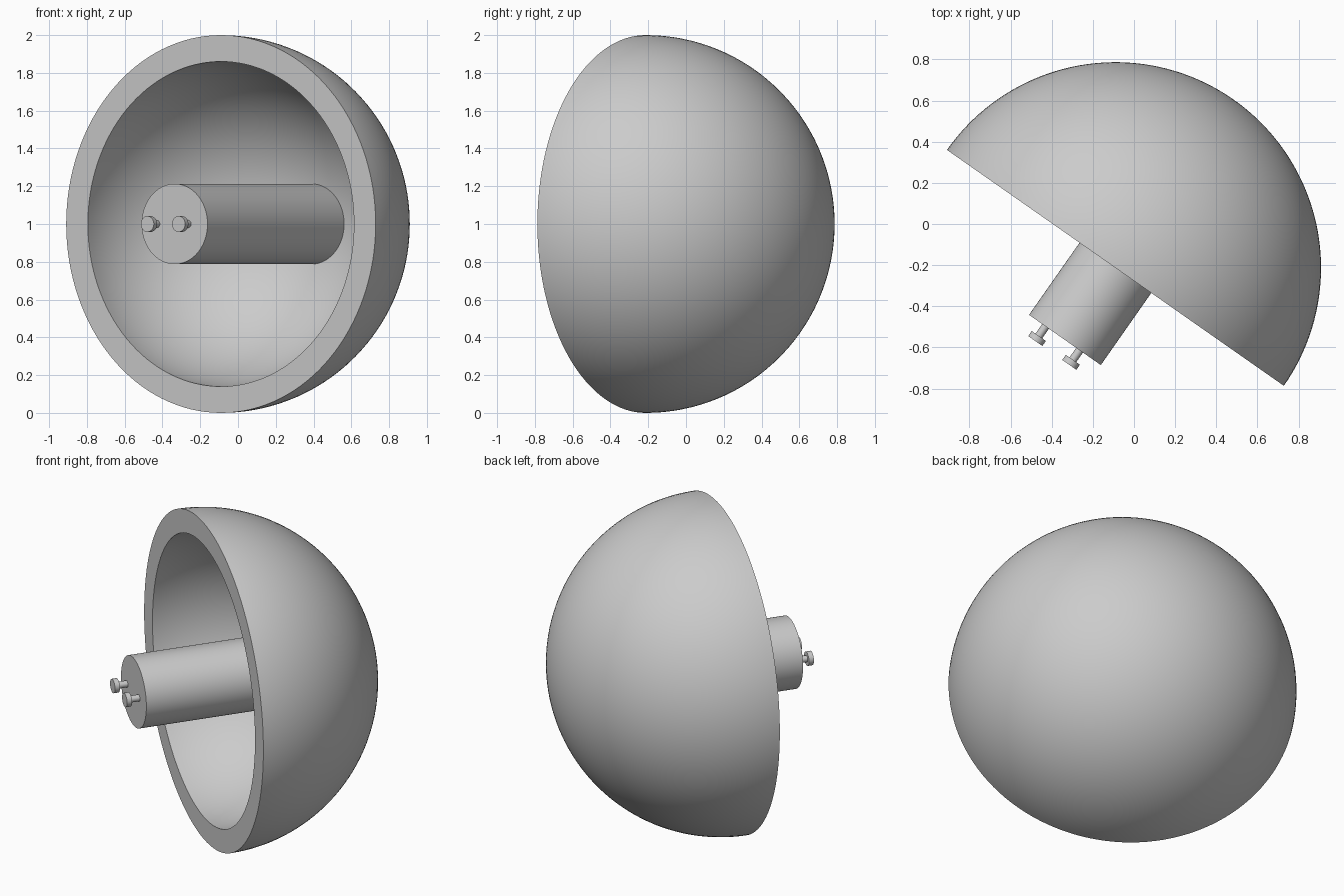
import bpy
import bmesh
from math import sin, cos, pi, radians
from mathutils import Matrix, Vector

if "Cube" in bpy.data.objects:
    bpy.data.objects.remove(bpy.data.objects["Cube"])

# One plain grey for everything
GREY = (0.6, 0.6, 0.6, 1)
grey = bpy.data.materials.new("plain grey")
grey.use_nodes = True
grey.diffuse_color = GREY
grey.node_tree.nodes["Principled BSDF"].inputs["Base Color"].default_value = GREY

# Shared frame: local z runs out of the bowl's mouth, local y is up
TURN = radians(35)
across = Vector((cos(TURN), -sin(TURN), 0))
up = Vector((0, 0, 1))
outward = Vector((-sin(TURN), -cos(TURN), 0))
origin = Vector(((cos(TURN) - 1) / 2, (sin(TURN) - 1) / 2, 1))
FRAME = Matrix((across, up, outward)).transposed().to_4x4()
FRAME.translation = origin


def lathe(name, profile, offset=0, steps=64):
    """Spin (radius, depth) points about the local z axis."""
    bm = bmesh.new()
    verts = [bm.verts.new((r, 0, a)) for r, a in profile]
    edges = [bm.edges.new(pair) for pair in zip(verts, verts[1:])]
    bmesh.ops.spin(bm, geom=verts + edges, cent=(0, 0, 0), axis=(0, 0, 1),
                   angle=2 * pi, steps=steps)
    bmesh.ops.remove_doubles(bm, verts=bm.verts, dist=1e-4)
    bmesh.ops.recalc_face_normals(bm, faces=bm.faces)
    mesh = bpy.data.meshes.new(name)
    bm.to_mesh(mesh)
    bm.free()
    mesh.materials.append(grey)
    obj = bpy.data.objects.new(name, mesh)
    bpy.context.collection.objects.link(obj)
    obj.matrix_world = FRAME @ Matrix.Translation((offset, 0, 0))
    bpy.ops.object.select_all(action='DESELECT')
    obj.select_set(True)
    bpy.context.view_layer.objects.active = obj
    bpy.ops.object.shade_smooth_by_angle(angle=radians(30))
    return obj


def quarter(radius, n=40):
    """Arc from the pole at the back to the rim."""
    return [(radius * sin(i / n * pi / 2), -radius * cos(i / n * pi / 2))
            for i in range(n + 1)]


# Thick hemispherical bowl with a flat rim
lathe("bowl", quarter(1) + quarter(0.86)[::-1], steps=128)

# Central post, rooted in the bowl wall
FACE = 0.428
lathe("post", [(0, -0.88), (0.213, -0.88), (0.213, FACE), (0, FACE)], steps=96)

# Two headed pins on the end of the post
for side, offset in (("right", -0.115), ("left", 0.087)):
    lathe(side + "_pin",
          [(0, FACE - 0.01), (0.02, FACE - 0.01), (0.02, 0.485),
           (0.042, 0.485), (0.042, 0.515), (0, 0.515)],
          offset, steps=40)
